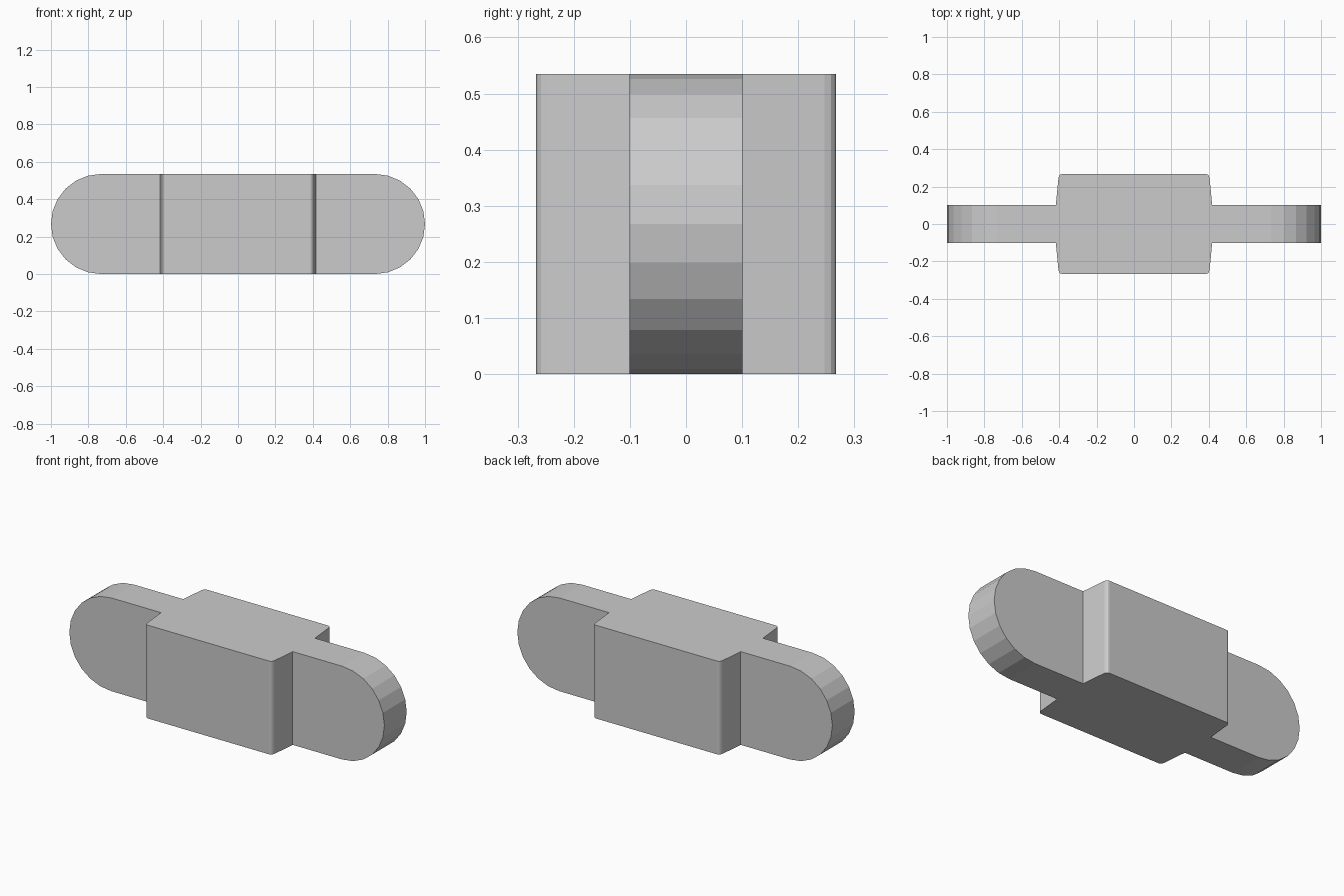
import bpy, bmesh, math
from mathutils import Vector

if "Cube" in bpy.data.objects:
    bpy.data.objects.remove(bpy.data.objects["Cube"])

R = 0.2675  # end radius, half of the height


def prism(name, pts, direction):
    """Closed prism from a 3D outline swept along a direction."""
    bm = bmesh.new()
    face = bm.faces.new([bm.verts.new(p) for p in pts])
    res = bmesh.ops.extrude_face_region(bm, geom=[face])
    verts = [v for v in res["geom"] if isinstance(v, bmesh.types.BMVert)]
    bmesh.ops.translate(bm, vec=Vector(direction), verts=verts)
    bmesh.ops.recalc_face_normals(bm, faces=bm.faces)
    mesh = bpy.data.meshes.new(name)
    bm.to_mesh(mesh)
    bm.free()
    ob = bpy.data.objects.new(name, mesh)
    bpy.context.collection.objects.link(ob)
    return ob


# Plan outline: thick middle block with tapered, rounded sides and thin tabs
quarter = [(1.1, 0.101), (0.418, 0.101), (0.404, 0.247),
           (0.400, 0.258), (0.393, 0.265), (0.384, 0.267)]
half = quarter + [(-x, y) for x, y in reversed(quarter)]
plan = half + [(x, -y) for x, y in ((-x, y) for x, y in half)]
body = prism("link_body", [(x, y, -0.2) for x, y in plan], (0, 0, 1))

# Front outline: bar with half-round ends, 12 facets each
front = []
for side in (1, -1):
    for i in range(13):
        a = math.radians(-90 + 15 * i)
        front.append((side * (1 - R + R * math.cos(a)), -0.5,
                      R + side * R * math.sin(a)))
cutter = prism("rounded_bar_cutter", front, (0, 1, 0))
cutter.hide_render = True

# Keep only the volume common to both outlines
mod = body.modifiers.new("round_ends", 'BOOLEAN')
mod.operation = 'INTERSECT'
mod.solver = 'EXACT'
mod.object = cutter
bpy.context.view_layer.objects.active = body
bpy.ops.object.modifier_apply(modifier=mod.name)
bpy.data.objects.remove(cutter, do_unlink=True)
